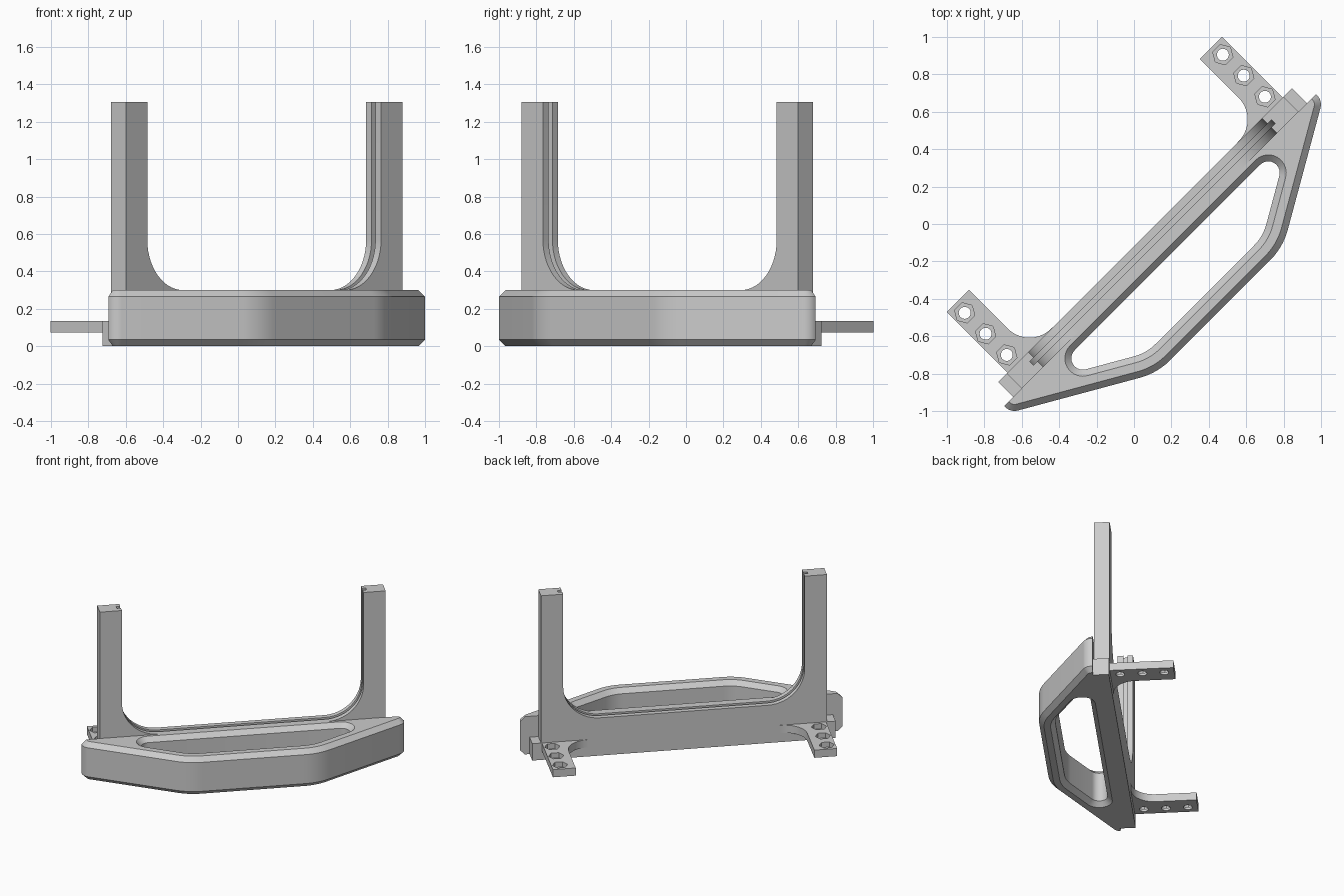
import bpy, bmesh, math
from mathutils import Vector, Matrix

if "Cube" in bpy.data.objects:
    bpy.data.objects.remove(bpy.data.objects["Cube"])

# Parts are laid out along local x, with the front at local -y, then turned 45 degrees.
TURN = Matrix.Rotation(math.radians(45), 4, 'Z')
grey = bpy.data.materials.new("plain_grey")
grey.diffuse_color = (0.6, 0.6, 0.6, 1)
grey.use_nodes = True
grey.node_tree.nodes["Principled BSDF"].inputs["Base Color"].default_value = grey.diffuse_color


def rounded(points, radii, offsets=None, segs=10):
    """Counter-clockwise outline, edges moved inward by offsets, corners rounded."""
    n = len(points)
    offsets = offsets or [0] * n
    pts = [Vector(p) for p in points]
    lines = []
    for i in range(n):
        d = (pts[(i + 1) % n] - pts[i]).normalized()
        lines.append((pts[i] + Vector((-d.y, d.x)) * offsets[i], d))
    out = []
    for i in range(n):
        (p, a), (q, b) = lines[i - 1], lines[i]
        cross = a.x * b.y - a.y * b.x
        w = q - p
        corner = p + a * ((w.x * b.y - w.y * b.x) / cross)
        if not radii[i]:
            out.append(corner)
            continue
        s = 1 if cross > 0 else -1
        r = radii[i] - s * offsets[i]
        turn = a.angle(b)
        start = corner - a * r * math.tan(turn / 2)
        normal = Vector((-a.y, a.x)) * s
        for k in range(segs + 1):
            t = turn * k / segs
            out.append(start + a * r * math.sin(t) + normal * r * (1 - math.cos(t)))
    return out


def loft(name, rings, upright=False):
    """Solid through (outline, level) rings; upright sets the outline in x and z."""
    bm = bmesh.new()
    loops = []
    for outline, h in rings:
        loops.append([bm.verts.new((p.x, h, p.y) if upright else (p.x, p.y, h))
                      for p in outline])
    for lo, hi in zip(loops, loops[1:]):
        for i in range(len(lo)):
            j = (i + 1) % len(lo)
            bm.faces.new((lo[i], lo[j], hi[j], hi[i]))
    bm.faces.new(loops[0][::-1])
    bm.faces.new(loops[-1])
    if upright:
        bmesh.ops.reverse_faces(bm, faces=bm.faces)
    me = bpy.data.meshes.new(name)
    bm.to_mesh(me)
    bm.free()
    ob = bpy.data.objects.new(name, me)
    bpy.context.collection.objects.link(ob)
    return ob


def finish(ob, cutters=(), mirror=False):
    """Cut, mirror, shade and turn a part."""
    bpy.ops.object.select_all(action='DESELECT')
    bpy.context.view_layer.objects.active = ob
    ob.select_set(True)
    for c in cutters:
        m = ob.modifiers.new("cut", 'BOOLEAN')
        m.operation, m.solver, m.object = 'DIFFERENCE', 'EXACT', c
        bpy.ops.object.modifier_apply(modifier=m.name)
        bpy.data.objects.remove(c)
    if mirror:
        m = ob.modifiers.new("mirror", 'MIRROR')
        m.use_mirror_merge = False
        bpy.ops.object.modifier_apply(modifier=m.name)
    ob.data.materials.clear()
    ob.data.materials.append(grey)
    bpy.ops.object.shade_smooth_by_angle(angle=math.radians(30))
    ob.matrix_world = TURN


# Bumper: chamfered bar bent around an open middle
C, H, BACK = 0.035, 0.30, -0.198
outer = [(1.179, -0.246), (1.179, BACK), (-1.179, BACK), (-1.179, -0.246),
         (-0.475, -0.652), (0.475, -0.652)]
outer_r = [0.07, 0, 0, 0.07, 0.37, 0.37]


def shell(c):
    return rounded(outer, outer_r, [c, 0, c, c, c, c])


bumper = loft("bumper", [(shell(C), 0), (shell(0), C), (shell(0), H - C), (shell(C), H)])
opening = [(1.06, -0.218), (-1.06, -0.218), (-0.45, -0.57), (0.45, -0.57)]


def hole(c):
    return rounded(opening, [0.096, 0.096, 0.29, 0.29], [c] * 4)


cut = loft("opening_cutter", [(hole(-0.01), -0.01), (hole(C), C),
                              (hole(C), H - C), (hole(-0.01), H + 0.01)])
finish(bumper, [cut])

# Upright frame: two posts joined by a crossbar, with a groove round the inside
TOP, R = 1.305, 0.27
profile = rounded([(-1.046, 0), (1.046, 0), (1.046, TOP), (0.884, TOP), (0.884, H),
                   (-0.884, H), (-0.884, TOP), (-1.046, TOP)],
                  [0, 0, 0, 0, R, R, 0, 0], segs=14)
frame = loft("upright_frame", [(profile, BACK), (profile, -0.085)], upright=True)
g = 0.03
slot = rounded([(-0.884 - g, H - g), (0.884 + g, H - g), (0.884 + g, 1.5), (-0.884 - g, 1.5)],
               [R + g, R + g, 0, 0], segs=14)
groove = loft("groove_cutter", [(slot, -0.155), (slot, -0.126)], upright=True)
finish(frame, [groove])

# End blocks low on the outside of the posts
block = rounded([(1.046, BACK), (1.11, BACK), (1.11, -0.085), (1.046, -0.085)], [0] * 4)
finish(loft("end_block", [(block, 0), (block, 0.134)]), mirror=True)

# Mounting arms with a filleted root and three bolt holes with hexagonal pockets
Z0, Z1 = 0.073, 0.134
arm = rounded([(0.70, -0.087), (1.04, -0.087), (1.04, 0.376), (0.873, 0.376), (0.873, -0.083),
               (0.70, -0.083)], [0, 0, 0, 0, 0.165, 0])
arms = loft("mounting_arm", [(arm, Z0), (arm, Z1)])


def ngon(y, r, n):
    return [Vector((0.976 + r * math.cos(math.tau * k / n), y + r * math.sin(math.tau * k / n)))
            for k in range(n)]


cutters = []
for y in (0.304, 0.146, -0.014):
    for r, n, z in ((0.032, 24, Z0 - 0.02), (0.056, 6, Z0 + 0.02)):
        ring = ngon(y, r, n)
        cutters.append(loft("bolt_cutter", [(ring, z), (ring, Z1 + 0.02)]))
finish(arms, cutters, mirror=True)
